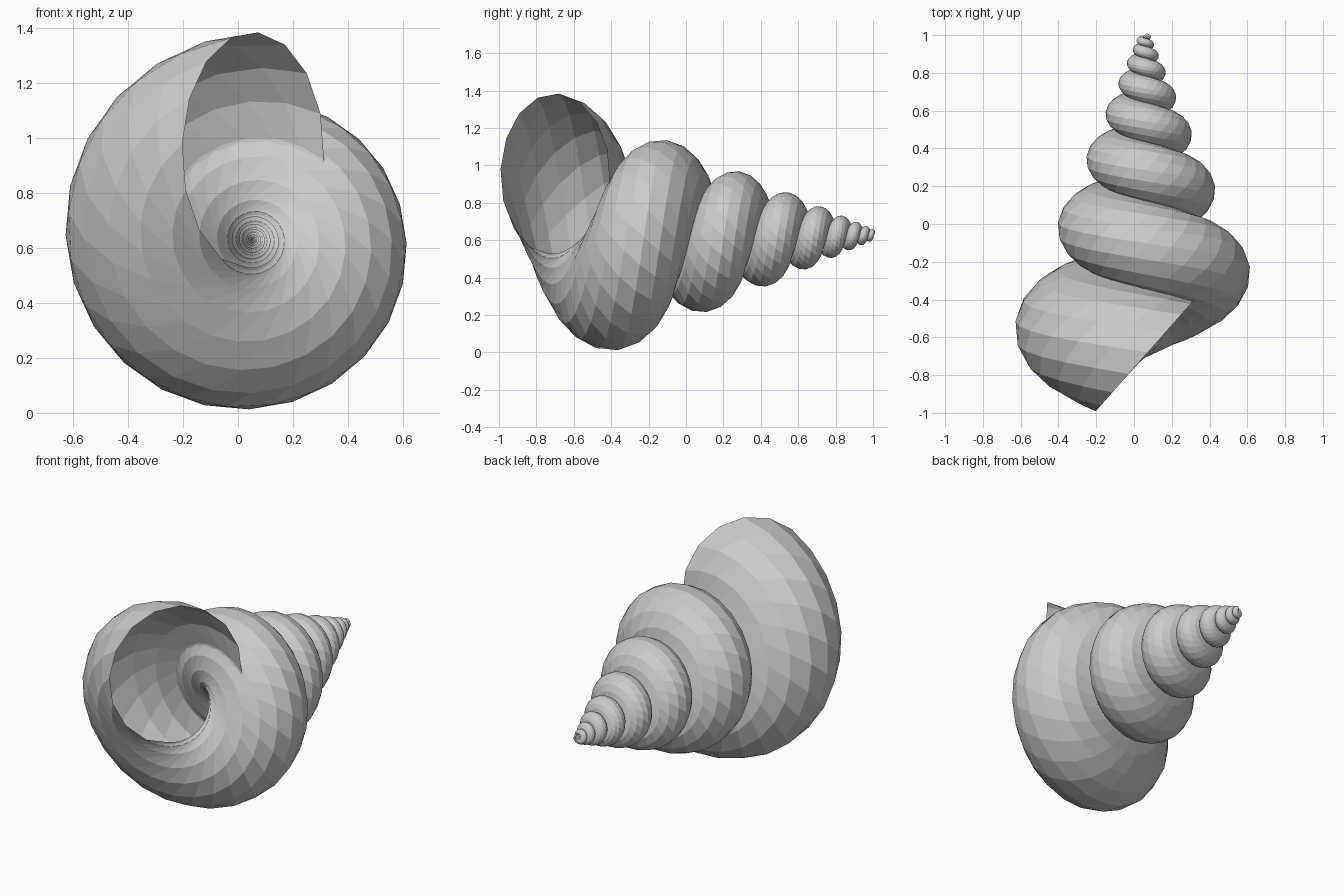
import bpy, bmesh, math
from mathutils import Vector

if "Cube" in bpy.data.objects:
    bpy.data.objects.remove(bpy.data.objects["Cube"])

SIDES, STEPS, TURNS = 16, 24, 8      # section sides, rings per turn, whorls
RATIO = 0.67                         # shrink per whorl towards the apex
APEX = Vector((0.055, 1.07, 0.63))   # pole of the helical log spiral
RADIUS, LENGTH = 0.32, 1.77          # mouth centre: off the axis, along the axis
RADIAL, WIDE = 0.435, 0.39           # half sizes of the oval mouth
TILT = math.radians(48.5)            # lean of the mouth plane

# Sweep a shrinking, leaning oval round the y axis
bm = bmesh.new()
rings = []
for i in range(TURNS * STEPS + 1):
    t = i / STEPS
    s = RATIO ** t
    a = math.pi / 2 + t * 2 * math.pi
    out = Vector((math.cos(a), 0, math.sin(a)))
    fwd = Vector((math.sin(a), 0, -math.cos(a)))
    lean = fwd * math.cos(TILT) + Vector((0, math.sin(TILT), 0))
    centre = out * RADIUS - Vector((0, LENGTH, 0))
    ring = []
    for j in range(SIDES):
        b = 2 * math.pi * j / SIDES + math.radians(4)
        p = centre + out * RADIAL * math.cos(b) + lean * WIDE * math.sin(b)
        ring.append(bm.verts.new(APEX + p * s))
    rings.append(ring)

for r0, r1 in zip(rings, rings[1:]):
    for j in range(SIDES):
        k = (j + 1) % SIDES
        bm.faces.new((r0[j], r0[k], r1[k], r1[j]))

# Close the apex, leave the mouth open
bm.faces.new(rings[-1])
bmesh.ops.recalc_face_normals(bm, faces=bm.faces)

mesh = bpy.data.meshes.new("spiral_shell")
bm.to_mesh(mesh)
bm.free()
shell = bpy.data.objects.new("spiral_shell", mesh)
bpy.context.collection.objects.link(shell)
